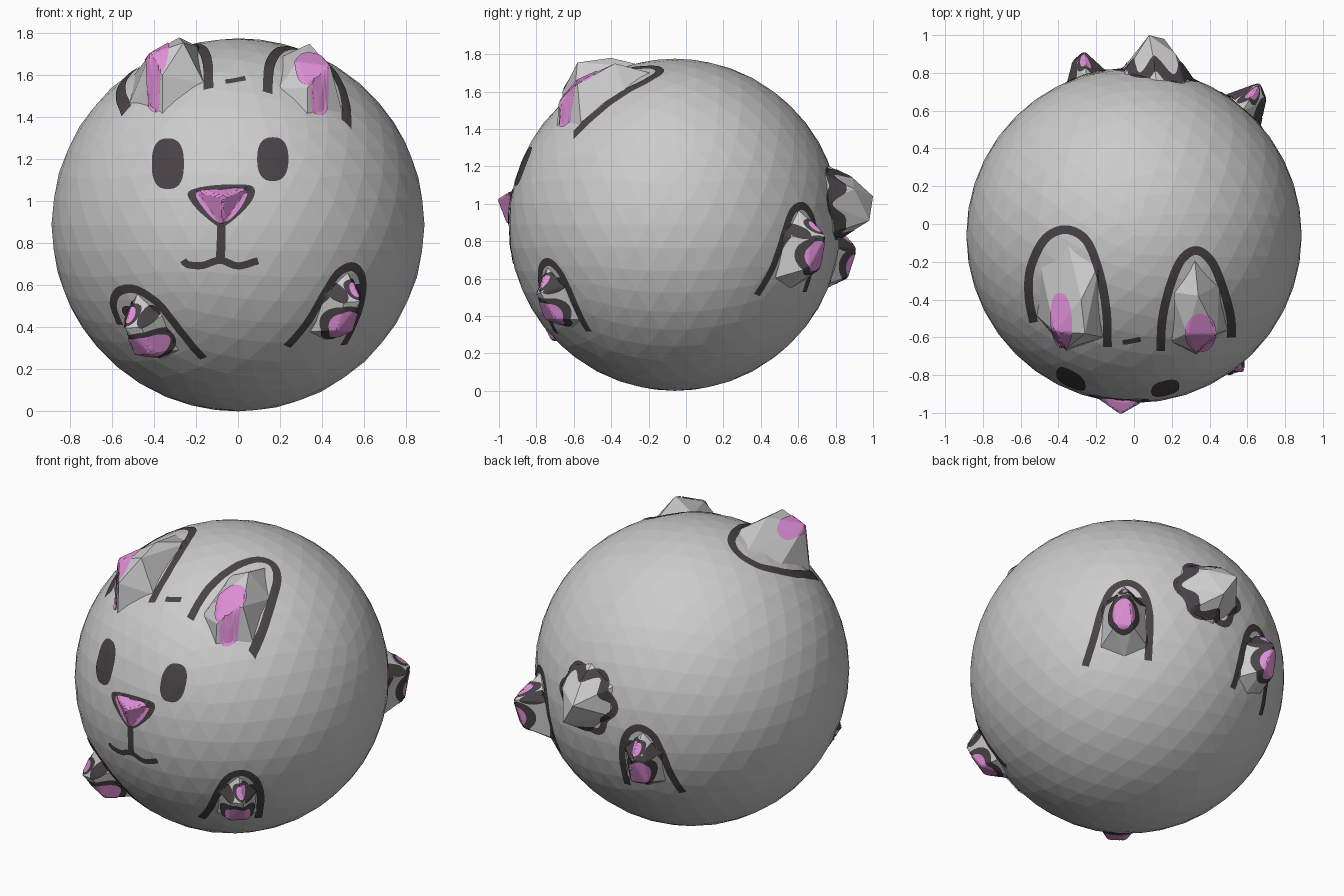
import bpy, bmesh, math
from mathutils import Vector as V
from mathutils.bvhtree import BVHTree

if "Cube" in bpy.data.objects:
    bpy.data.objects.remove(bpy.data.objects["Cube"])

C, R = V((0, -0.06, 0.888)), 0.888


def material(name, col):
    m = bpy.data.materials.new(name)
    m.diffuse_color = (*col, 1)
    m.use_nodes = True
    m.node_tree.nodes["Principled BSDF"].inputs["Base Color"].default_value = m.diffuse_color
    return m


GREY = material("soft grey", (0.60, 0.60, 0.60))
DARK = material("charcoal", (0.065, 0.055, 0.06))
PINK = material("pink", (0.73, 0.27, 0.67))

solid_v, solid_f = [], []      # all solid surfaces, used to lay painted details on


def add_object(name, bm, mat, solid=False):
    me = bpy.data.meshes.new(name)
    bm.to_mesh(me)
    bm.free()
    me.materials.append(mat)
    bpy.context.collection.objects.link(bpy.data.objects.new(name, me))
    if solid:
        base = len(solid_v)
        solid_v.extend(v.co.copy() for v in me.vertices)
        solid_f.extend([i + base for i in p.vertices] for p in me.polygons)


def hull(name, pts):
    bm = bmesh.new()
    for p in pts:
        bm.verts.new(p)
    r = bmesh.ops.convex_hull(bm, input=bm.verts[:])
    junk = [g for g in r["geom_interior"] if isinstance(g, bmesh.types.BMVert)]
    bmesh.ops.delete(bm, geom=junk, context='VERTS')
    bmesh.ops.recalc_face_normals(bm, faces=bm.faces[:])
    add_object(name, bm, GREY, True)


def top(x, y):                  # point just under the ball's upper surface
    return V((x, y, C.z - 0.015 + math.sqrt(R * R - x * x - (y - C.y) ** 2)))


def side(x, z, s):              # same for front (s=-1) or back (s=1)
    return V((x, C.y + s * (math.sqrt(R * R - x * x - (z - C.z) ** 2) - 0.015), z))


# Ball body
bm = bmesh.new()
bmesh.ops.create_icosphere(bm, subdivisions=4, radius=R)
bmesh.ops.translate(bm, vec=C, verts=bm.verts[:])
add_object("body", bm, GREY, True)

# Ears, nose and tail bumps
hull("left_ear", [top(-.36, -.06), top(-.5, -.2), top(-.52, -.48), top(-.18, -.2), top(-.16, -.6),
                  top(-.36, -.67), (-.28, -.4, 1.78), (-.26, -.58, 1.755), (-.42, -.57, 1.70),
                  (-.36, -.66, 1.60)])
hull("right_ear", [top(.32, -.17), top(.45, -.32), top(.5, -.56), top(.2, -.36), top(.19, -.62),
                   top(.33, -.69), (.34, -.38, 1.75), (.44, -.58, 1.64), (.28, -.58, 1.66),
                   (.33, -.68, 1.54)])
hull("nose_bump", [side(-.24, 1.06, -1), side(.09, 1.08, -1), side(-.08, .84, -1), (-.07, -1.0, 1.02)])
hull("tail", [side(.12, 1.21, 1), side(-.06, 1.12, 1), side(-.07, .94, 1), side(.1, .80, 1),
              side(.27, .84, 1), side(.33, 1.0, 1), side(.27, 1.16, 1),
              (.08, 1.0, 1.04), (.16, .98, .91), (.1, .89, 1.14), (.22, .9, 1.08)])


# Paws: name, direction, scale, flip, bump height, pad radii
PAWS = [("front_left_paw", (-.43, -.6, -.5), .9, -1, .12, (.105, .075)),
        ("front_right_paw", (.48, -.63, -.4), .9, 1, .10, (.07, .085)),
        ("back_right_paw", (.63, .72, -.15), 1.0, 1, .15, (.06, .085)),
        ("back_left_paw", (-.25, .83, -.19), .9, -1, .12, (.06, .085))]
frames = {}
for name, d, s, flip, h, pad in PAWS:
    n = V(d).normalized()
    u = V((0, 0, 1)).cross(n).normalized()
    v = n.cross(u)
    O = C + n * R
    frames[name] = (O, u, v, n)
    loc = [(-.14, -.16, -.04), (.14, -.16, -.04), (-.13, .08, -.03), (.13, .08, -.03), (0, .22, -.04),
           (0, -.22, -.04), (-.05, -.08, h * .8), (.05, -.08, h * .8), (-.05, .08, h * .75), (.03, .1, h)]
    hull(name, [O + u * a * s * flip + v * b * s + n * c for a, b, c in loc])

BVH = BVHTree.FromPolygons(solid_v, solid_f)
FRONT = (V((0, 0, 0)), V((1, 0, 0)), V((0, 0, 1)), V((0, -1, 0)))
BACK = (V((0, 0, 0)), V((1, 0, 0)), V((0, 0, 1)), V((0, 1, 0)))
TOP = (V((0, 0, 0)), V((1, 0, 0)), V((0, 1, 0)), V((0, 0, 1)))


def lay(name, frame, rows, mat, lift):
    """Project a grid of 2D points along the frame normal on to the solid surface."""
    O, u, v, n = frame
    bm = bmesh.new()
    grid = []
    for row in rows:
        line = []
        for a, b in row:
            hit, hn, _, _ = BVH.ray_cast(O + u * a + v * b + n * 3, -n)
            if hit is None:
                line.append(None)
                continue
            line.append(bm.verts.new(hit + (hn + n * 0.5).normalized() * lift))
        grid.append(line)
    for r0, r1 in zip(grid, grid[1:]):
        for i in range(len(r0) - 1):
            q = [r0[i], r0[i + 1], r1[i + 1], r1[i]]
            if None in q:
                continue
            f = bm.faces.new(q)
            f.normal_update()
            if f.normal.dot(n) < 0:
                f.normal_flip()
    bmesh.ops.remove_doubles(bm, verts=bm.verts[:], dist=0.0003)
    add_object(name, bm, mat)


def spline(pts, closed=False, step=0.014):
    p = [V(q) for q in pts]
    p = [p[-1]] + p + p[:2] if closed else [p[0] * 2 - p[1]] + p + [p[-1] * 2 - p[-2]]
    out = []
    for a, b, c, d in zip(p, p[1:], p[2:], p[3:]):
        k = max(2, int((c - b).length / step))
        for i in range(k):
            t = i / k
            out.append(0.5 * (2 * b + (c - a) * t + (2 * a - 5 * b + 4 * c - d) * t * t
                              + (3 * b - a - 3 * c + d) * t ** 3))
    out.append(p[-2].copy())
    return out


def stroke(name, frame, pts, w, closed=False):
    line = spline(pts, closed)
    rows, N = [], len(line)
    for i, p in enumerate(line):
        if closed:
            t = line[(i + 1) % (N - 1)] - line[(i - 1) % (N - 1)]
        else:
            t = line[min(i + 1, N - 1)] - line[max(i - 1, 0)]
        t.normalize()
        s = V((-t.y, t.x))
        rows.append([p + s * w * k for k in (-.5, -.25, 0, .25, .5)])
    lay(name, frame, rows, DARK, 0.004)


def fill(name, frame, outline, mat, lift):
    mid = sum(outline, V((0, 0))) / len(outline)
    ring = outline + [outline[0]]
    lay(name, frame, [[mid + (p - mid) * (k / 9) for p in ring] for k in range(10)], mat, lift)


def oval(cx, cy, rx, ry, tilt=0, power=2.0):
    out = []
    for i in range(48):
        t = math.tau * i / 48
        c, s = math.cos(t), math.sin(t)
        x = rx * math.copysign(abs(c) ** (2 / power), c)
        y = ry * math.copysign(abs(s) ** (2 / power), s)
        out.append(V((cx + x * math.cos(tilt) - y * math.sin(tilt),
                      cy + x * math.sin(tilt) + y * math.cos(tilt))))
    return out


# Face: eyes, nose, mouth, forehead mark
fill("left_eye", FRONT, oval(-.333, 1.178, .076, .12, 0, 2.6), DARK, 0.004)
fill("right_eye", FRONT, oval(.165, 1.2, .074, .104, .0, 2.5), DARK, 0.004)
nose = [(-.235, 1.045), (-.16, 1.07), (-.03, 1.08), (.07, 1.07), (.07, 1.01), (0, .93),
        (-.08, .88), (-.16, .93), (-.225, 1.0)]
fill("nose_outline", FRONT, spline(nose, True)[:-1], DARK, 0.004)
inner = [(-.20, 1.03), (-.15, 1.05), (.03, 1.055), (.03, 1.0), (-.03, .92), (-.09, .90), (-.15, .95)]
fill("nose_pink", FRONT, spline(inner, True)[:-1], PINK, 0.008)
stroke("lip_line", FRONT, [(-.08, .89), (-.08, .80), (-.085, .72)], .042)
stroke("mouth", FRONT, [(-.26, .72), (-.24, .70), (-.17, .695), (-.085, .72), (0, .693), (.095, .718)], .034)
stroke("forehead_mark", TOP, [(-.06, -.625), (-.02, -.62), (.035, -.608)], .026)

# Ears: outlines and pink insides
stroke("left_ear_outline", TOP, [(-.53, -.52), (-.555, -.38), (-.545, -.23), (-.47, -.08), (-.36, -.03),
                                 (-.25, -.09), (-.18, -.27), (-.145, -.47), (-.14, -.65)], .046)
stroke("right_ear_outline", TOP, [(.14, -.67), (.15, -.5), (.19, -.33), (.25, -.19), (.33, -.14),
                                  (.41, -.2), (.47, -.34), (.51, -.49), (.515, -.6)], .046)
fill("left_ear_pink", TOP, oval(-.383, -.51, .056, .145, .06, 2.3), PINK, 0.006)
fill("right_ear_pink", TOP, oval(.352, -.575, .08, .1), PINK, 0.006)

# Tail: wavy cloud outline
cloud = []
for i in range(40):
    t = math.tau * i / 40
    k = 1 + 0.10 * math.cos(6 * t)
    cloud.append((.12 + .185 * k * math.cos(t), 1.0 + .175 * k * math.sin(t)))
stroke("tail_outline", BACK, cloud, .042, True)

# Paws: outline arch, sole pad and toe pads
for name, d, s, flip, h, pad in PAWS:
    F, k = frames[name], s * flip
    arch = [(-.22, -.25), (-.17, -.1), (-.12, .08), (-.06, .2), (.03, .235), (.11, .17), (.145, .02), (.135, -.23)]
    if name == "front_left_paw":
        arch = [(-.24, -.22), (-.19, -.02), (-.12, .15), (0, .235), (.12, .22), (.185, .14), (.185, .02)]
    stroke(name + "_outline", F, [(a * k, b * s) for a, b in arch], .042)
    low = -.05 if "front" in name else -.01
    fill(name + "_pad_outline", F, oval(0, low, pad[0] + .027, pad[1] + .025), DARK, 0.004)
    fill(name + "_pad", F, oval(0, low, pad[0], pad[1]), PINK, 0.008)
    for j, (a, b) in enumerate([(-.07, .11), (.015, .14), (.085, .105)]):
        fill(f"{name}_toe_{j}", F, oval(a * k, b * s, .042, .034), DARK, 0.004 + .001 * j)
    fill(name + "_toe_pink", F, oval(.015 * k, .14 * s, .022, .024), PINK, 0.009)
